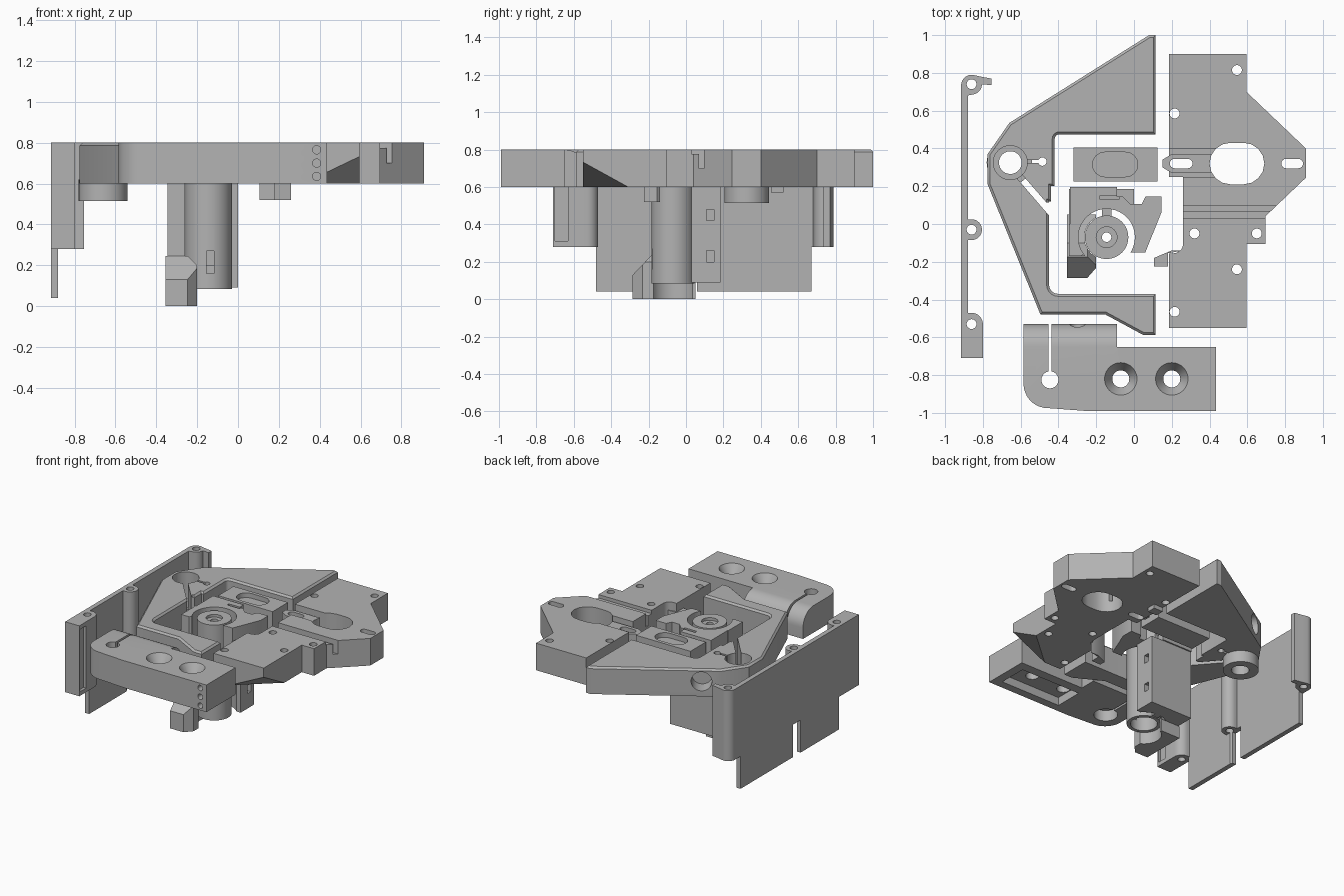
import bpy, bmesh
from math import sin, cos, pi, radians
from mathutils import Vector

if "Cube" in bpy.data.objects:
    bpy.data.objects.remove(bpy.data.objects["Cube"])

grey = bpy.data.materials.new("plain grey")
grey.use_nodes = True
grey.diffuse_color = (0.45, 0.45, 0.45, 1)
grey.node_tree.nodes["Principled BSDF"].inputs["Base Color"].default_value = grey.diffuse_color

LOW, TOP = 0.6, 0.8      # underside and upper face of the main slabs


def finish(name, bm):
    bmesh.ops.recalc_face_normals(bm, faces=bm.faces)
    mesh = bpy.data.meshes.new(name)
    bm.to_mesh(mesh)
    bm.free()
    mesh.materials.append(grey)
    ob = bpy.data.objects.new(name, mesh)
    bpy.context.collection.objects.link(ob)
    return ob


def prism(name, pts, lo=LOW, hi=TOP, axis="Z", chamfer=0):
    """Extrude a 2D outline along an axis, optionally chamfering the upper rim."""
    place = {"Z": lambda a, b, h: (a, b, h),
             "X": lambda a, b, h: (h, a, b),
             "Y": lambda a, b, h: (a, h, b)}[axis]
    bm = bmesh.new()
    bottom = [bm.verts.new(place(a, b, lo)) for a, b in pts]
    top = [bm.verts.new(place(a, b, hi)) for a, b in pts]
    bm.faces.new(bottom)
    cap = bm.faces.new(top)
    n = len(pts)
    for i in range(n):
        j = (i + 1) % n
        bm.faces.new((bottom[i], bottom[j], top[j], top[i]))
    if chamfer:
        bmesh.ops.recalc_face_normals(bm, faces=bm.faces)
        bmesh.ops.bevel(bm, geom=list(cap.edges), offset=chamfer, segments=1, affect="EDGES")
    return finish(name, bm)


def box(name, x, y, z):
    return prism(name, [(x[0], y[0]), (x[1], y[0]), (x[1], y[1]), (x[0], y[1])], *z)


def rod(name, start, end, r1, r2=None, sides=40):
    """Cylinder or cone between two points."""
    a, b = Vector(start), Vector(end)
    bm = bmesh.new()
    bmesh.ops.create_cone(bm, cap_ends=True, segments=sides, radius1=r1,
                          radius2=r1 if r2 is None else r2, depth=(b - a).length)
    turn = Vector((0, 0, 1)).rotation_difference(b - a).to_matrix()
    for v in bm.verts:
        v.co = turn @ v.co + (a + b) / 2
    return finish(name, bm)


def bore(x, y, r, lo=-0.1, hi=0.9, r2=None):
    return rod("cutter", (x, y, lo), (x, y, hi), r, r2)


def arc(cx, cy, r, start, end, n=8):
    return [(cx + r * cos(radians(start + (end - start) * i / n)),
             cy + r * sin(radians(start + (end - start) * i / n))) for i in range(n + 1)]


def stadium(x0, x1, cy, r):
    return arc(x1 - r, cy, r, -90, 90) + arc(x0 + r, cy, r, 90, 270)


def modify(ob, others, operation="DIFFERENCE"):
    """Apply booleans one after another and delete the helper solids."""
    bpy.context.view_layer.objects.active = ob
    for other in others:
        mod = ob.modifiers.new("bool", "BOOLEAN")
        mod.operation, mod.object, mod.solver = operation, other, "EXACT"
        bpy.ops.object.modifier_apply(modifier=mod.name)
        bpy.data.objects.remove(other)


# Tall side plate with screw columns, hook and bottom notch
plate = prism("side_plate", [(-.71, .28), (-.48, .28), (-.48, .04), (-.03, .04), (-.03, .28),
                             (.06, .28), (.06, .04), (.67, .04), (.67, .28), (.74, .28),
                             (.74, TOP), (-.71, TOP)], -.915, -.88, "X")
hook = [(-.915, .68), (-.88, .68)] + arc(-.86, .74, .055, -70, 0) + \
       [(-.805, .74), (-.755, .735), (-.755, .77), (-.81, .78)] + arc(-.86, .735, .055, 80, 180)
columns = [prism("column", hook, .28, TOP),
           box("column", (-.9, -.86), (-.085, .025), (.28, TOP)),
           rod("column", (-.86, -.03, .28), (-.86, -.03, TOP), .055),
           prism("column", [(-.91, -.71), (-.8, -.71)] + arc(-.86, -.53, .06, 0, 90) + [(-.91, -.47)],
                 .28, TOP)]
modify(plate, columns, "UNION")
modify(plate, [bore(-.86, y, .026) for y in (.74, -.03, -.53)] +
       [rod("cutter", (-1, y, .71), (-.84, y, .71), .04) for y in (.57, .21, -.33)] +
       [box("cutter", (-.82, -.79), (-.7, -.63), (.31, .77))])

# Angled C-shaped arm with clamp bore
arm = prism("angled_arm", [(.115, 1), (.08, 1), (-.66, .535), (-.775, .37), (-.775, .21),
                           (-.495, -.48), (-.15, -.48), (.05, -.588), (.115, -.588), (.115, -.37)]
            + arc(-.4, -.32, .05, 270, 180, 5)
            + [(-.45, .12), (-.44, .12), (-.44, .2), (-.42, .2)]
            + arc(-.395, .45, .025, 180, 90, 4) + [(.115, .475)], chamfer=.013)
modify(arm, [bore(-.655, .325, .09),
             prism("cutter", [(-.67, .3), (-.63, .305), (-.465, .115), (-.4, .115),
                              (-.4, .02), (-.45, .045)], .5, .9),
             box("cutter", (-.62, -.49), (.322, .338), (.5, .9)), bore(-.485, .33, .022)])
modify(arm, [rod("cutter", (x - .07, y + .11, .71), (x + .06, y - .095, .71), .07)
             for x, y in ((-.15, .855), (-.55, .605))])
barrel = rod("clamp_barrel", (-.66, .325, .515), (-.66, .325, .62), .12)
modify(barrel, [bore(-.655, .325, .06), bore(-.655, .325, .09, .6)])

# Right-hand mounting slab
slab = prism("mounting_slab", [(.185, .9), (.595, .9), (.595, .7), (.91, .4), (.91, .245),
                               (.695, .04), (.695, -.105), (.595, -.105), (.595, -.55),
                               (.185, -.55), (.185, -.155)]
             + arc(.21, -.105, .05, -90, 0, 5) + [(.26, .25), (.185, .25)])
bm = bmesh.new()
corner = [bm.verts.new(p) for p in ((.61, -.565, .748), (.61, -.565, .58), (.61, -.26, .58), (.26, -.565, .58))]
for i in range(4):
    bm.faces.new(corner[:i] + corner[i + 1:])
modify(slab, [finish("cutter", bm), prism("cutter", stadium(.4, .69, .32, .11), .5, .9),
              prism("cutter", stadium(.78, .895, .32, .025), .5, .9),
              box("cutter", (.1, .45), (.25, .4), (.68, .9)),
              prism("cutter", stadium(.19, .31, .32, .025), .5, .9),
              box("cutter", (.2, .8), (.07, .095), (.7, .9)),
              box("cutter", (.2, .8), (.03, .075), (.775, .9))])
modify(slab, [bore(x, y, .026) for x, y in ((.545, .815), (.215, .585), (.215, -.465),
                                            (.545, -.24), (.32, -.05), (.65, -.05))])
tongue = prism("slotted_tongue", stadium(.15, .46, .32, .05)[:9] + [(.2, .37), (.15, .34), (.15, .3), (.2, .27)],
               .62, .77)
modify(tongue, [prism("cutter", stadium(.19, .31, .32, .025), .5, .9),
                prism("cutter", stadium(.4, .69, .32, .11), .5, .9)])
prism("side_tab", [(.105, -.225), (.18, -.225), (.18, -.155), (.26, -.14), (.2, -.14), (.105, -.18)], .52, .74)
box("under_tab", (.185, .26), (.455, .52), (.57, .61))

# Front clamp block with rounded rear edge
block = prism("front_block", [(-.09, -.53), (-.09, -.65), (.435, -.65), (.435, -.99), (-.25, -.99),
                              (-.45, -.975)] + arc(-.455, -.845, .13, 260, 180) + [(-.585, -.53)])
modify(block, [prism("cutter", arc(-.65, .68, .12, 90, 0, 10) + [(-.5, .68), (-.5, .85), (-.65, .85)],
                     -.7, -.085, "X"),
               box("cutter", (-.453, -.437), (-.83, -.4), (.5, .9)),
               bore(-.445, -.825, .045), bore(-.445, -.825, .08, .5, .68)])
for hx in (-.07, .2):
    modify(block, [bore(hx, -.82, .045), bore(hx, -.82, .045, .73, .802, .087)])
modify(block, [box("cutter", (-.12, .37), (-.93, -.72), (.5, .66))] +
       [rod("cutter", (.385, -1.1, z), (.385, -.94, z), .02) for z in (.635, .7, .765)] +
       [rod("cutter", (-.3, -.45, .7), (-.3, -.62, .7), .04)])

# Small insert with a pair of inclined holes
insert = box("centre_insert", (-.32, .125), (.225, .405), (LOW, .795))
modify(insert, [prism("cutter", stadium(-.22, .02, .315, .065), .76, .9)] +
       [rod("cutter", (-.1 + s * .07, .315, .85), (-.1 + s * .02, .315, .55), .045) for s in (-1, 1)])

# Central holder: head, column walls, tube and foot
TX, TY = -.145, -.07
head = prism("holder_head", [(-.34, .195), (-.09, .195), (-.09, .145), (-.06, .145), (-.02, .105),
                             (.04, .105), (.06, .145), (.145, .145), (.145, .06), (.06, -.15),
                             (-.02, -.15), (-.1, -.09), (-.2, -.09), (-.28, -.17), (-.345, -.17),
                             (-.345, 0), (-.34, 0)])
modify(head, [bore(TX, TY, .15), box("cutter", (-.18, -.08), (.13, .15), (.65, .9))])
wall = prism("holder_column", [(-.345, .185), (0, .185), (0, .08), (-.345, -.17)], .09, LOW)
bpy.data.objects.remove(wall)
wall = prism("holder_column", [(-.345, .185), (0, .185), (0, .03), (-.1, .03), (-.26, -.1),
                               (-.26, -.17), (-.345, -.17)], .09, LOW)
modify(wall, [bore(TX, TY, .15)])
modify(wall, [box("cutter", (-.06, .02), (.11, .15), (z, z + .06)) for z in (.2, .42)])
tube = rod("tube", (TX, TY, .085), (TX, TY, .79), .115, sides=48)
modify(tube, [bore(TX, TY, .025), bore(TX, TY, .055, .77), bore(TX, TY, .09, -.1, .2),
              box("cutter", (-.155, -.118), (-.3, -.15), (.16, .27))])
box("tube_rib", (-.17, -.12), (.03, .1), (.09, LOW))
foot = prism("foot", [(-.285, 0), (.05, 0), (.05, .09), (-.1, .245), (-.175, .245), (-.285, .13)],
             -.355, -.2, "X")
modify(foot, [bore(TX, TY, .118),
              prism("cutter", [(-.26, .26), (-.19, .19), (-.19, .26)], -.4, .1, "Y"),
              prism("cutter", [(-.26, -.3), (-.19, -.3), (-.19, -.22)], -.1, .4)])

# Smooth round walls, keep edges crisp
for ob in list(bpy.context.scene.objects):
    if ob.type == "MESH":
        bpy.ops.object.select_all(action="DESELECT")
        ob.select_set(True)
        bpy.context.view_layer.objects.active = ob
        bpy.ops.object.shade_smooth_by_angle(angle=radians(30))
